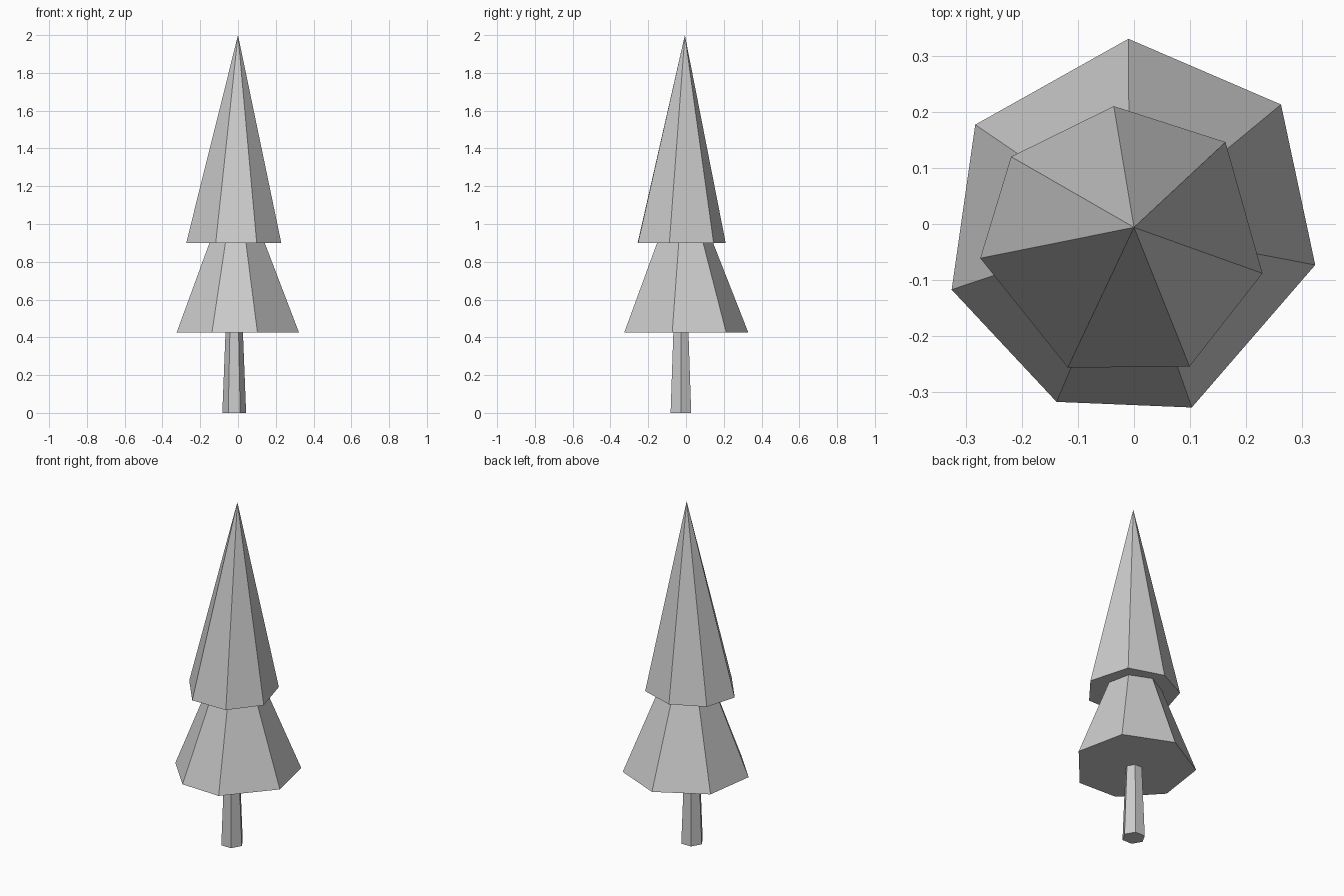
import bpy
import bmesh
from math import cos, sin, pi
from mathutils import Vector

cube = bpy.data.objects.get("Cube")
if cube:
    bpy.data.objects.remove(cube, do_unlink=True)

grey = bpy.data.materials.new("plain grey")
grey.use_nodes = True
colour = (0.6, 0.6, 0.6, 1)
grey.diffuse_color = colour
grey.node_tree.nodes["Principled BSDF"].inputs["Base Color"].default_value = colour


def build_taper(name, outline, bottom, top, centre, scale):
    """Flat-sided solid from an outline, shrunk toward centre at the top (scale 0 makes a point)."""
    bm = bmesh.new()
    middle = Vector(centre)
    lower = [bm.verts.new((x, y, bottom)) for x, y in outline]
    bm.faces.new(lower)
    if scale == 0:
        tip = bm.verts.new((middle.x, middle.y, top))
        for i, vert in enumerate(lower):
            bm.faces.new((lower[i - 1], vert, tip))
    else:
        upper = []
        for point in outline:
            p = middle + (Vector(point) - middle) * scale
            upper.append(bm.verts.new((p.x, p.y, top)))
        bm.faces.new(upper)
        for i, vert in enumerate(lower):
            bm.faces.new((lower[i - 1], vert, upper[i], upper[i - 1]))
    bmesh.ops.recalc_face_normals(bm, faces=bm.faces)
    mesh = bpy.data.meshes.new(name)
    bm.to_mesh(mesh)
    bm.free()
    mesh.materials.append(grey)
    obj = bpy.data.objects.new(name, mesh)
    bpy.context.collection.objects.link(obj)
    return obj


# Six-sided trunk, slightly off centre
trunk_centre = (-0.02, -0.027)
hexagon = [(trunk_centre[0] + 0.063 * cos(i * pi / 3),
            trunk_centre[1] + 0.063 * sin(i * pi / 3)) for i in range(6)]
build_taper("trunk", hexagon, 0, 0.43, trunk_centre, 0.73)

# Wide lower foliage, uneven seven-sided skirt
lower_outline = [(-0.01, 0.33), (0.262, 0.213), (0.323, -0.073), (0.103, -0.327),
                 (-0.138, -0.317), (-0.325, -0.117), (-0.283, 0.177)]
build_taper("lower_foliage", lower_outline, 0.425, 0.91, (-0.008, -0.01), 0.44)

# Tall pointed upper foliage
upper_outline = [(-0.036, 0.21), (0.163, 0.146), (0.229, -0.088), (0.099, -0.254),
                 (-0.118, -0.256), (-0.274, -0.061), (-0.219, 0.12)]
build_taper("upper_foliage", upper_outline, 0.9, 2, (0, -0.006), 0)
